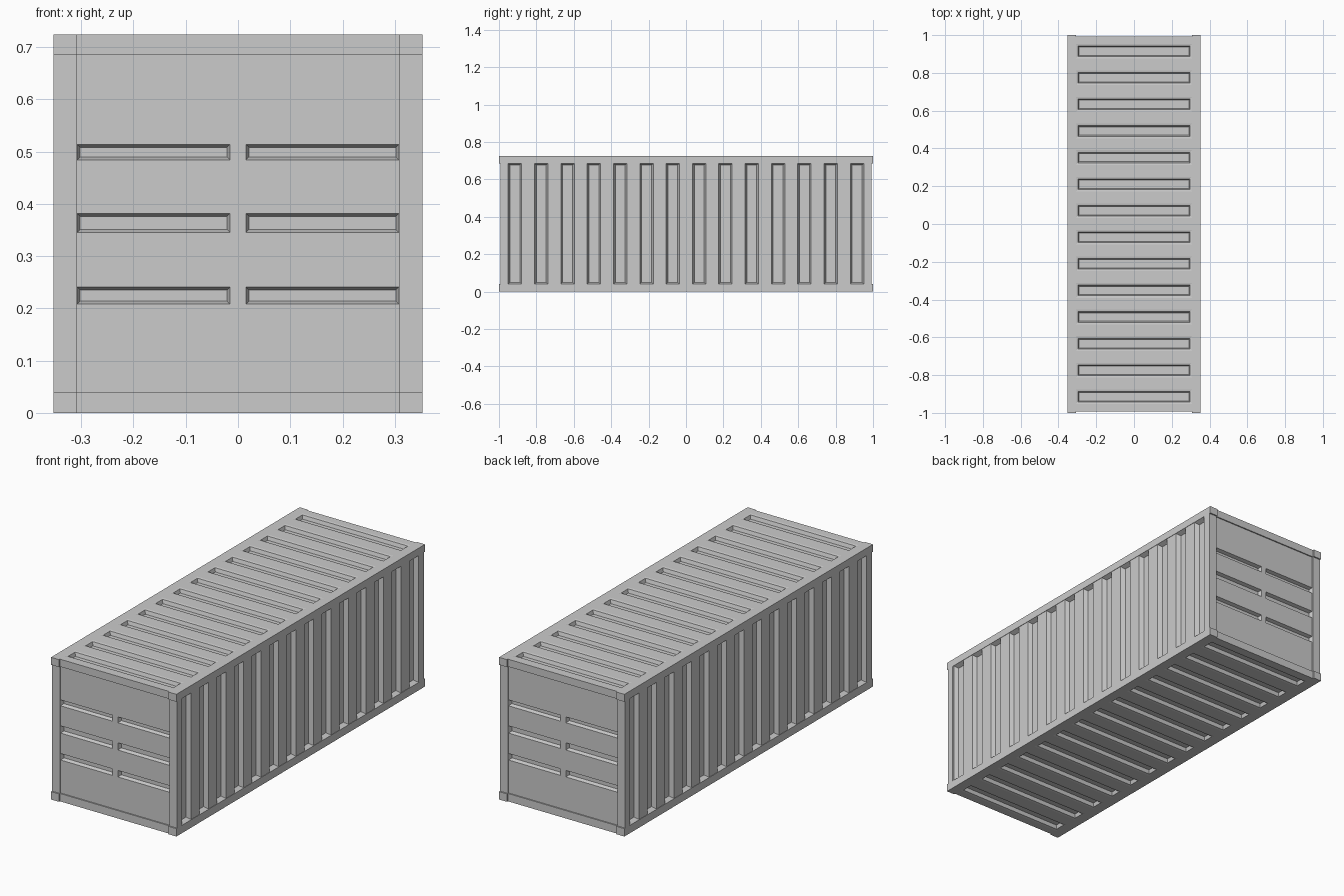
import bpy, bmesh, math
from mathutils import Matrix, Vector

if "Cube" in bpy.data.objects:
    bpy.data.objects.remove(bpy.data.objects["Cube"])

W, H, L = 0.353, 0.724, 1.0       # half width, height, half length
XI, ZB, ZT = 0.308, 0.04, 0.686   # inner limits of the frame
YO, YI = 0.993, 0.958             # end frame outer and inner
PITCH, N = 0.1407, 14
centres = [(i - (N - 1) / 2) * PITCH for i in range(N)]


def finish(name, bm):
    me = bpy.data.meshes.new(name)
    bm.to_mesh(me)
    bm.free()
    ob = bpy.data.objects.new(name, me)
    bpy.context.collection.objects.link(ob)
    return ob


def box(name, lo, hi):
    lo, hi = Vector(lo), Vector(hi)
    bm = bmesh.new()
    bmesh.ops.create_cube(bm, size=1, matrix=Matrix.Translation((lo + hi) / 2)
                          @ Matrix.Diagonal((*(hi - lo), 1)))
    return finish(name, bm)


def basis(u, v, n, loc):
    m = Matrix((u, v, n)).transposed().to_4x4()
    m.translation = loc
    return m


def panel(name, us, vs, grooved, steps, matrix):
    """Flat sheet cut into cells; grooved cells are sunk by inset steps."""
    bm = bmesh.new()
    g = [[bm.verts.new((u, v, 0)) for v in vs] for u in us]
    cells = []
    for i in range(len(us) - 1):
        for j in range(len(vs) - 1):
            f = bm.faces.new((g[i][j], g[i+1][j], g[i+1][j+1], g[i][j+1]))
            if grooved(i, j):
                cells.append(f)
    bm.normal_update()
    for thick, depth in steps:
        bmesh.ops.inset_individual(bm, faces=cells, thickness=thick,
                                   depth=-depth, use_even_offset=True)
        bm.normal_update()
    bm.transform(matrix)
    return finish(name, bm)


def cuts(half, end):
    return [-end] + [c + s * half for c in centres for s in (-1, 1)] + [end]


# roof and floor with cross grooves
lip = [(0.011, 0.002), (0.006, 0.018)]
for name, m in (("roof_panel", basis((1, 0, 0), (0, 1, 0), (0, 0, 1), (0, 0, H))),
                ("floor_panel", basis((-1, 0, 0), (0, 1, 0), (0, 0, -1), (0, 0, 0)))):
    panel(name, [-XI, XI], cuts(0.039, YI), lambda i, j: j % 2 == 1, lip, m)

# corrugated side walls
for name, s in (("right_wall", 1), ("left_wall", -1)):
    panel(name, cuts(0.036, YI), [ZB, ZT], lambda i, j: i % 2 == 1, [(0.01, 0.022)],
          basis((0, s, 0), (0, 0, 1), (s, 0, 0), (s * (W - 0.002), 0, 0)))

# end walls with three pairs of slots
zs = [ZB, 0.208, 0.241, 0.345, 0.382, 0.484, 0.514, ZT]
for name, s in (("front_wall", 1), ("back_wall", -1)):
    panel(name, [-XI, -0.015, 0.015, XI], zs, lambda i, j: i != 1 and j % 2 == 1,
          [(0.006, 0.018)],
          basis((s, 0, 0), (0, 0, 1), (0, -s, 0), (0, -s * (YO - 0.006), 0)))


def span(s, a, b):
    return (a, b) if s > 0 else (-b, -a)


# frame rails, posts and corner blocks
for zn, z0, z1 in (("bottom", 0, ZB), ("top", ZT, H)):
    for xn, sx in (("left", -1), ("right", 1)):
        x0, x1 = span(sx, XI, W)
        box(f"{zn}_{xn}_rail", (x0, -YI, z0), (x1, YI, z1))
        for yn, sy in (("front", -1), ("back", 1)):
            y0, y1 = span(sy, YI, L)
            box(f"{zn}_{yn}_{xn}_corner", (x0, y0, z0), (x1, y1, z1))
    for yn, sy in (("front", -1), ("back", 1)):
        y0, y1 = span(sy, YI, YO)
        box(f"{zn}_{yn}_rail", (-XI, y0, z0), (XI, y1, z1))
for xn, sx in (("left", -1), ("right", 1)):
    for yn, sy in (("front", -1), ("back", 1)):
        x0, x1 = span(sx, XI, W)
        y0, y1 = span(sy, YI, YO)
        box(f"{yn}_{xn}_post", (x0, y0, ZB), (x1, y1, ZT))
